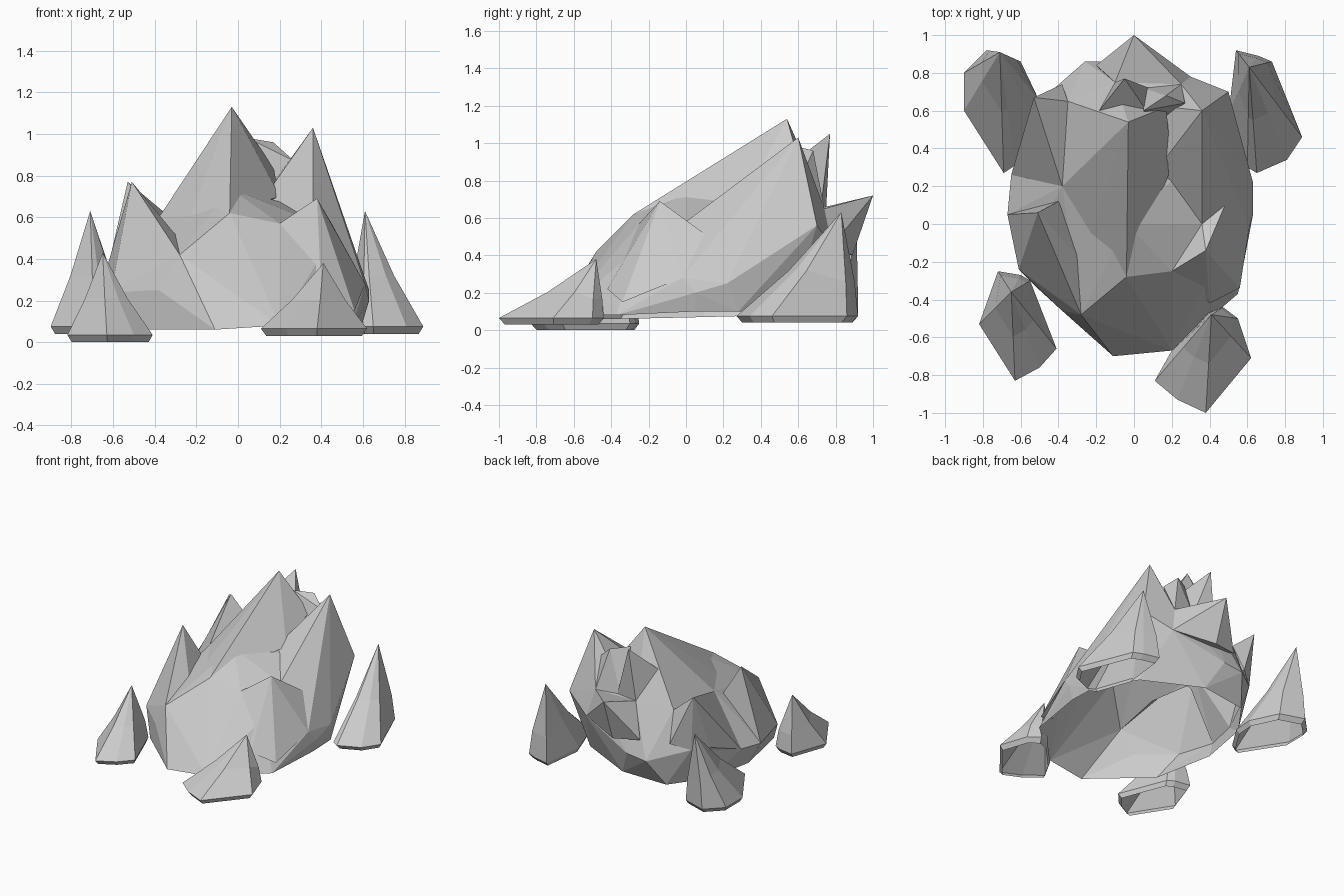
import bpy, bmesh
from mathutils import Vector

if "Cube" in bpy.data.objects:
    bpy.data.objects.remove(bpy.data.objects["Cube"])


def finish(name, bm):
    bmesh.ops.recalc_face_normals(bm, faces=bm.faces[:])
    me = bpy.data.meshes.new(name)
    bm.to_mesh(me)
    bm.free()
    ob = bpy.data.objects.new(name, me)
    bpy.context.collection.objects.link(ob)
    return ob


def hull(name, pts):
    bm = bmesh.new()
    for p in pts:
        bm.verts.new(p)
    bmesh.ops.convex_hull(bm, input=bm.verts[:])
    bmesh.ops.delete(bm, geom=[v for v in bm.verts if not v.link_faces], context='VERTS')
    bmesh.ops.dissolve_limit(bm, angle_limit=0.05, verts=bm.verts[:], edges=bm.edges[:])
    return finish(name, bm)


def spike(name, peak, shared, extra):
    # peak, boulder corners it grows from, extra base points, and an anchor inside
    base = [skin[i] for i in shared] + extra
    mid = sum((Vector(b) for b in base), Vector()) / len(base)
    anchor = mid.lerp(Vector((0, 0.15, 0.35)), 0.3)
    return hull(name, [peak, anchor] + base)


def small_rock(name, peak, outline, z0):
    # open shell: turned-in lip, widest outline, shoulder, then the peak
    bm = bmesh.new()
    peak = Vector(peak)
    n = len(outline)
    out = [Vector((x, y, z0 + 0.035)) for x, y in outline]
    c = sum(out, Vector()) / n
    rings = [[], [], []]
    for i, p in enumerate(out):
        low = p.lerp(c, 0.1)
        low.z = z0
        near = (p.xy - peak.xy).length < 0.2
        t = 0.2 if near else 0.5
        mid = p.lerp(peak, t)
        mid.z = p.z + (peak.z - p.z) * (0.33 if near else 0.44)
        for r, q in zip(rings, (low, p, mid)):
            r.append(bm.verts.new(q))
    top = bm.verts.new(peak)
    for i in range(n):
        j = (i + 1) % n
        for a, b in zip(rings, rings[1:]):
            bm.faces.new((a[i], a[j], b[j], b[i]))
        bm.faces.new((rings[2][i], rings[2][j], top))
    return finish(name, bm)


# main boulder: underside rim, widest ring, upper shoulder
under = [(-.11, -.7, .06), (.2, -.67, .08), (.42, -.45, .07), (.55, -.37, .08), (.6, .05, .1),
         (.59, .28, .1), (.42, .56, .1), (0, .77, .1), (-.35, .74, .08), (-.54, .48, .08),
         (-.6, .1, .07), (-.5, -.35, .06), (-.3, -.48, .05)]
skin = [(.61, -.02, .28), (.63, .05, .2), (.63, .22, .25), (.5, .7, .56), (.3, .78, .45),
        (-.1, .86, .3), (-.26, .86, .28), (-.5, .65, .35), (-.65, .26, .25), (-.67, .05, .22),
        (-.61, -.24, .24), (-.38, -.46, .25),
        (-.28, -.48, .42), (-.04, -.28, .62), (.2, -.25, .57), (.4, -.28, .42), (.36, 0, .58),
        (-.04, 0, .74), (-.38, .2, .6), (-.35, .65, .62), (-.1, .75, .66), (.25, .74, .65),
        (.48, .5, .6)]
body = hull("boulder", under + skin)

# spikes growing out of the boulder
spikes = [
    ("main_peak", (-.03, .54, 1.13), [13, 17, 18, 19, 20], [(-.28, -.2, .47), (.2, .3, .7), (.17, .62, .84)]),
    ("rear_peak", (-.05, .77, 1.05), [20], [(-.2, .58, .85), (.08, .72, .65), (.1, .55, .88)]),
    ("rear_ridge", (.17, .68, .96), [21], [(.05, .6, .98), (.27, .64, .87), (.05, .72, .65)]),
    ("right_peak", (.36, .6, 1.03), [0, 2, 3, 16, 21, 22], [(.13, .3, .7), (.18, .62, .78)]),
    ("right_front_spike", (.38, -.14, .69), [0, 14, 15, 16], [(.49, .12, .5), (.56, -.34, .15), (.4, -.42, .22)]),
    ("left_front_spike", (-.51, .06, .77), [9, 10, 11, 12], [(-.27, -.2, .48), (-.4, .12, .56)]),
    ("left_rear_spike", (-.53, .67, .77), [7, 8, 18, 19], [(-.57, .52, .34), (-.38, .74, .4)]),
    ("back_spike", (0, 1, .72), [4, 20, 21], [(-.2, .84, .42), (0, .89, .4)]),
]
bpy.context.view_layer.objects.active = body
for name, peak, shared, extra in spikes:
    s = spike(name, peak, shared, extra)
    m = body.modifiers.new(name, 'BOOLEAN')
    m.operation, m.solver, m.object = 'UNION', 'EXACT', s
    bpy.ops.object.modifier_apply(modifier=m.name)
    bpy.data.objects.remove(s)

# the boulder is an open shell: remove its floor
bm = bmesh.new()
bm.from_mesh(body.data)
floor = [f for f in bm.faces if f.normal.z < -0.85 and f.calc_center_median().z < 0.15]
bmesh.ops.delete(bm, geom=floor, context='FACES')
bm.to_mesh(body.data)
bm.free()

# four loose rocks around the boulder
small_rock("front_right_rock", (.41, -.48, .38),
           [(.11, -.83), (.23, -.93), (.38, -1), (.62, -.71), (.55, -.5), (.47, -.44), (.39, -.47), (.2, -.67)], .03)
small_rock("front_left_rock", (-.65, -.36, .43),
           [(-.72, -.25), (-.82, -.53), (-.63, -.83), (-.5, -.76), (-.41, -.66), (-.55, -.3), (-.6, -.27)], 0)
small_rock("back_right_rock", (.61, .83, .63),
           [(.54, .92), (.5, .58), (.6, .3), (.65, .27), (.81, .34), (.89, .46), (.73, .86), (.66, .89)], .04)
small_rock("back_left_rock", (-.71, .91, .63),
           [(-.78, .92), (-.9, .8), (-.9, .6), (-.69, .27), (-.63, .31), (-.51, .5), (-.5, .65), (-.6, .86)], .04)
